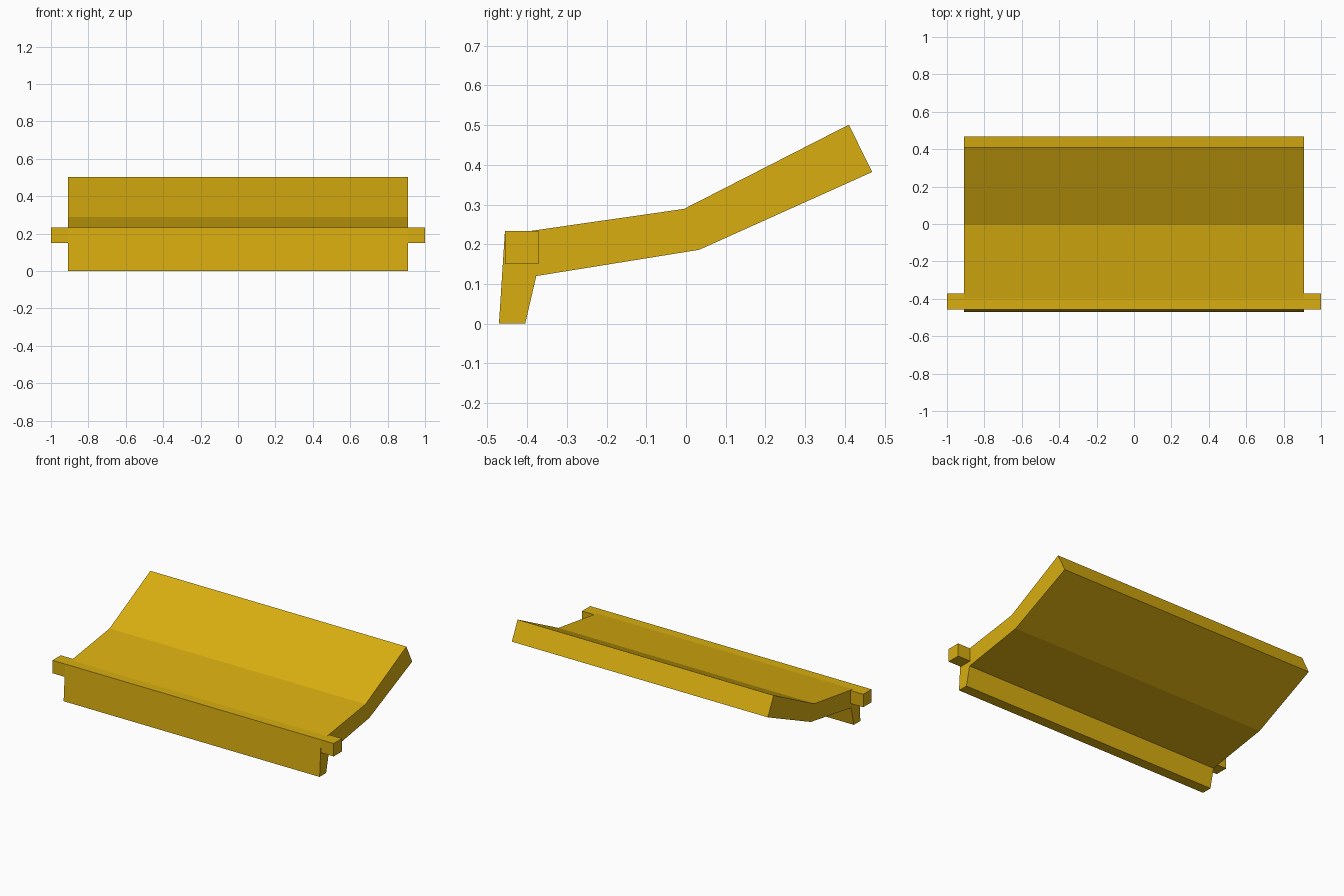
import bpy
import bmesh

if "Cube" in bpy.data.objects:
    bpy.data.objects.remove(bpy.data.objects["Cube"])

yellow = bpy.data.materials.new("golden_yellow")
yellow.diffuse_color = (0.69, 0.42, 0.005, 1.0)
yellow.use_nodes = True
yellow.node_tree.nodes["Principled BSDF"].inputs["Base Color"].default_value = yellow.diffuse_color


def extrude_profile(name, points, x0, x1):
    """Closed (y, z) profile extruded along x."""
    bm = bmesh.new()
    face = bm.faces.new([bm.verts.new((x0, y, z)) for y, z in points])
    result = bmesh.ops.extrude_face_region(bm, geom=[face])
    verts = [v for v in result["geom"] if isinstance(v, bmesh.types.BMVert)]
    bmesh.ops.translate(bm, verts=verts, vec=(x1 - x0, 0, 0))
    bmesh.ops.recalc_face_normals(bm, faces=bm.faces)
    mesh = bpy.data.meshes.new(name)
    bm.to_mesh(mesh)
    bm.free()
    mesh.materials.append(yellow)
    obj = bpy.data.objects.new(name, mesh)
    bpy.context.collection.objects.link(obj)
    return obj


# Bent plate with a downturned front lip
plate_profile = [
    (-0.471, 0.0), (-0.405, 0.0), (-0.377, 0.12), (0.033, 0.186),
    (0.469, 0.382), (0.41, 0.501), (-0.005, 0.289), (-0.395, 0.233),
    (-0.456, 0.233),
]
extrude_profile("bent_flap", plate_profile, -0.91, 0.91)

# Square pivot pegs on both ends
peg_profile = [(-0.456, 0.15), (-0.372, 0.15), (-0.372, 0.233), (-0.456, 0.233)]
for side, name in ((-1, "left_pivot_peg"), (1, "right_pivot_peg")):
    extrude_profile(name, peg_profile, side * 0.91, side * 1.0)
